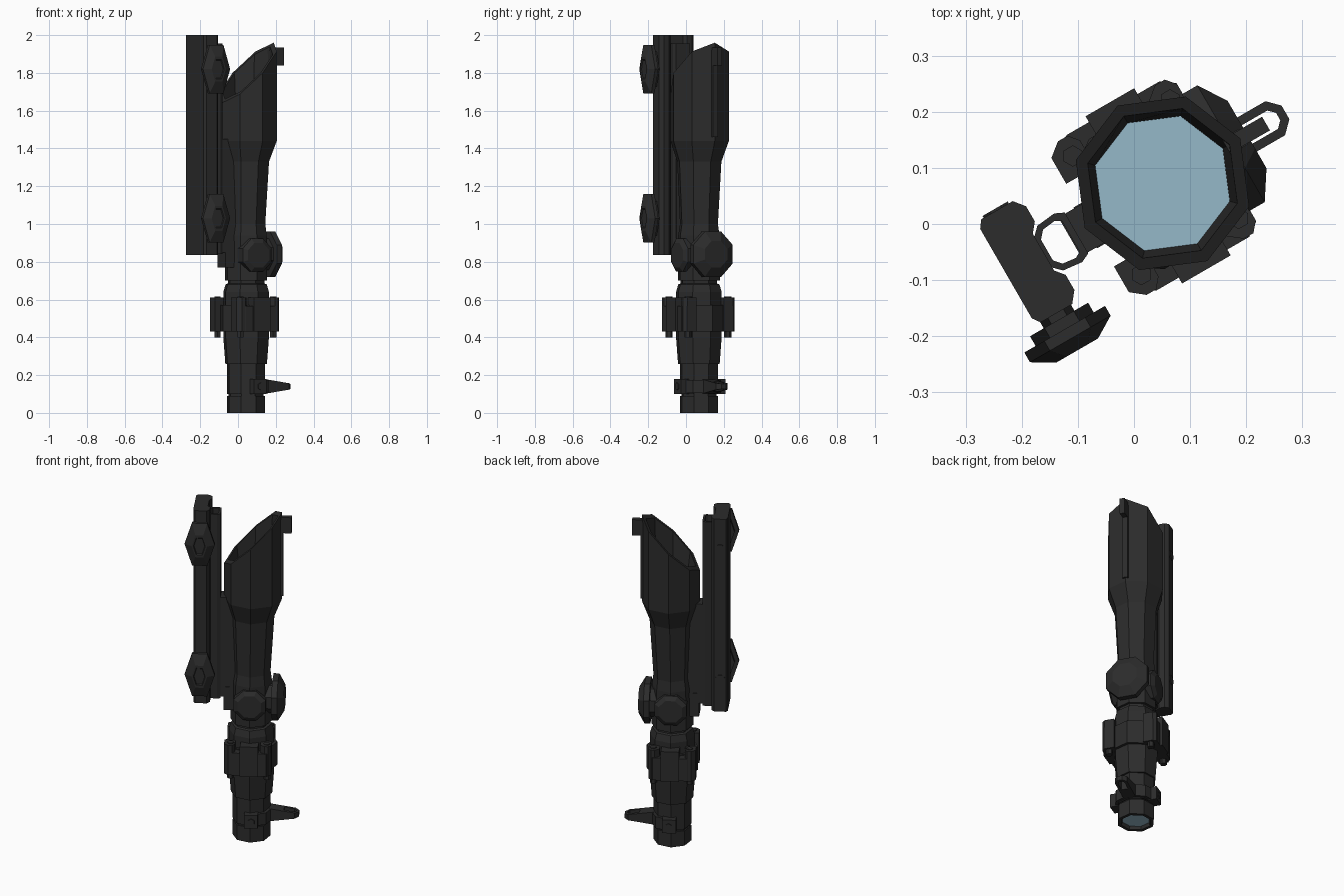
import bpy, math
from mathutils import Matrix

if "Cube" in bpy.data.objects:
    bpy.data.objects.remove(bpy.data.objects["Cube"])

# The sight is rolled 30 degrees about its upright tube axis.
# Local frame: x = away from the mount, y = sideways, z = along the tube.
FRAME = Matrix.Translation((0.043, 0.068, 0)) @ Matrix.Rotation(math.radians(30), 4, 'Z')


def material(name, col):
    m = bpy.data.materials.new(name)
    m.diffuse_color = (*col, 1)
    m.use_nodes = True
    m.node_tree.nodes["Principled BSDF"].inputs["Base Color"].default_value = m.diffuse_color
    return m


BLACK = material("black_metal", (0.025, 0.025, 0.025))
GLASS = material("blue_glass", (0.30, 0.48, 0.58))


def loft(name, rings, mat=BLACK, caps=True, closed=False):
    """Skin a list of equal-length vertex rings."""
    n = len(rings[0])
    verts = [v for r in rings for v in r]
    pairs = [(i, i + 1) for i in range(len(rings) - 1)]
    if closed:
        pairs.append((len(rings) - 1, 0))
    faces = [(a * n + i, a * n + (i + 1) % n, b * n + (i + 1) % n, b * n + i)
             for a, b in pairs for i in range(n)]
    if caps and not closed:
        faces += [tuple(range(n))[::-1], tuple(range(len(verts) - n, len(verts)))]
    me = bpy.data.meshes.new(name)
    me.from_pydata(verts, [], faces)
    me.materials.append(mat)
    ob = bpy.data.objects.new(name, me)
    bpy.context.collection.objects.link(ob)
    ob.matrix_world = FRAME
    # consistent outward normals
    import bmesh
    bm = bmesh.new()
    bm.from_mesh(me)
    bmesh.ops.recalc_face_normals(bm, faces=bm.faces)
    bm.to_mesh(me)
    bm.free()
    return ob


def circle(r, n=8, cx=0, cy=0, start=0):
    return [(cx + r * math.cos(start + 2 * math.pi * i / n),
             cy + r * math.sin(start + 2 * math.pi * i / n)) for i in range(n)]


def prism(name, pts, z0, z1, mat=BLACK):
    return loft(name, [[(x, y, z) for x, y in pts] for z in (z0, z1)], mat)


def box(name, x0, x1, y0, y1, z0, z1):
    return prism(name, [(x0, y0), (x1, y0), (x1, y1), (x0, y1)], z0, z1)


def knob_x(name, prof, z, n=8):
    """Stepped knob pointing along local +x; prof = (distance, radius)."""
    return loft(name, [[(d, a, z + b) for a, b in circle(r, n, start=math.pi / n)]
                       for d, r in prof])


def knob_y(name, prof, x, z, side, n=8):
    return loft(name, [[(x + a, side * d, z + b) for a, b in circle(r, n, start=math.pi / n)]
                       for d, r in prof])


# Main tube: one octagonal shell from eyepiece recess to slanted objective hood
def ring(z, r, off=0.0, slant=0.0):
    return [(x + off, y, z + slant * x) for x, y in circle(r)]


profile = [(0.02, 0.078), (0, 0.085), (0, 0.104), (0.09, 0.104), (0.09, 0.096), (0.10, 0.096),
           (0.10, 0.104), (0.26, 0.104), (0.26, 0.114), (0.40, 0.125), (0.64, 0.125),
           (0.68, 0.113), (0.685, 0.1), (0.70, 0.1), (0.70, 0.115), (0.94, 0.113)]
rings = [ring(z, r) for z, r in profile]
rings += [ring(1.0, 0.104, 0.001), ring(1.33, 0.121, 0.005), ring(1.44, 0.16, 0.009),
          ring(1.80, 0.16, 0.009, 1.0), ring(1.80, 0.138, 0.009, 1.0), ring(1.60, 0.124, 0.009)]
loft("scope_tube", rings, caps=False)
prism("front_lens", circle(0.126, cx=0.009), 1.595, 1.602, GLASS)
prism("eyepiece_lens", circle(0.080), 0.018, 0.025, GLASS)

# Light strip along the hood and its end post
box("light_strip", 0.14, 0.176, -0.016, 0.016, 1.46, 1.92)
box("hood_post", 0.15, 0.222, -0.014, 0.014, 1.84, 1.935)

# Adjustment knobs
knob_x("elevation_knob", [(0.07, 0.09), (0.118, 0.09), (0.118, 0.13),
                          (0.15, 0.13), (0.183, 0.075)], 0.84)
for side, nm in ((-1, "windage_knob"), (1, "side_cap")):
    knob_y(nm, [(0.06, 0.095), (0.118, 0.095), (0.134, 0.07)], 0, 0.835, side)

# Ring clamp round the tube with side bars, corner lugs and bolts
prism("clamp_ring", circle(0.142), 0.43, 0.57)
for s in (-1, 1):
    tag = "right" if s < 0 else "left"
    bar = [(-0.14, 0.09), (-0.14, 0.138), (-0.095, 0.16), (0.095, 0.16), (0.12, 0.142), (0.12, 0.09)]
    prism("clamp_bar_" + tag, [(x, s * y) for x, y in bar], 0.43, 0.565)
    box("clamp_pad_" + tag, -0.05, 0.05, *sorted((s * 0.1, s * 0.172)), 0.43, 0.61)
    for x in (-0.105, 0.095):
        lug = [(x - 0.035, 0.085), (x - 0.035, 0.138), (x - 0.01, 0.158),
               (x + 0.01, 0.158), (x + 0.025, 0.14), (x + 0.025, 0.085)]
        prism("clamp_lug_" + tag, [(a, s * b) for a, b in lug], 0.43, 0.61)
        prism("clamp_bolt_" + tag, circle(0.019, 6, x, s * 0.122), 0.40, 0.615)

# Throw lever: half collar, two ears and a looped tapering handle
collar = [(x, y) for x, y in circle(0.122, 8)]
prism("lever_collar", [(max(x, -0.03), y) for x, y in collar], 0.105, 0.175)
for s in (-1, 1):
    box("lever_ear", -0.03, 0.045, *sorted((s * 0.08, s * 0.136)), 0.10, 0.18)
    knob_y("lever_screw", [(0.13, 0.02), (0.142, 0.02)], 0.01, 0.14, s, 6)


def loop(x0, x1, w):
    c = 0.6 * w
    return [(x0, -w), (x1 - c, -w), (x1, -w + c), (x1, w - c), (x1 - c, w), (x0, w)]


def lever_ring(pts, side):
    return [(x, y, 0.14 + side * (0.038 - 0.024 * max(0, (x - 0.11) / 0.15))) for x, y in pts]


outer, inner = loop(0.10, 0.262, 0.035), loop(0.18, 0.247, 0.019)
loft("lever_handle", [lever_ring(outer, -1), lever_ring(outer, 1),
                      lever_ring(inner, 1), lever_ring(inner, -1)], closed=True)

# Mount base under the tube
box("base_foot", -0.15, -0.06, -0.042, 0.042, 0.77, 0.91)
box("base_block", -0.182, -0.08, -0.04, 0.04, 0.85, 1.45)

# See-through tunnel running along the mount
tun_out = [(-0.168, -0.042), (-0.168, 0.042), (-0.185, 0.05), (-0.222, 0.046),
           (-0.240, 0.028), (-0.240, -0.028), (-0.222, -0.046), (-0.185, -0.05)]
tun_in = [(-0.205 + (x + 0.205) * 0.68, y * 0.76) for x, y in tun_out]
loft("sight_tunnel", [[(x, y, z) for x, y in p] for p, z in
                      ((tun_out, 0.84), (tun_out, 1.955), (tun_in, 1.955), (tun_in, 0.84))],
     closed=True)

# Rail clamp block
half = [(-0.313, 0.092), (-0.303, 0.106), (-0.238, 0.106), (-0.222, 0.086),
        (-0.222, 0.055), (-0.236, 0.038)]
prism("rail_block", half + [(x, -y) for x, y in half[::-1]], 0.835, 2.0)

# Two clamp nuts with elongated hexagon heads, plus bolt ends on the far side
hexa = [(0.083, 0), (0.042, 0.128), (-0.042, 0.128), (-0.083, 0), (-0.042, -0.128), (0.042, -0.128)]
for z in (1.03, 1.82):
    steps = [(0.10, 0.38), (0.118, 0.38), (0.118, 0.72), (0.138, 0.72), (0.138, 1.0),
             (0.158, 1.0), (0.182, 0.52), (0.182, 0.4), (0.176, 0.36)]
    loft("clamp_nut", [[(-0.272 + a * k, -d, z + b * k) for a, b in hexa] for d, k in steps])
    knob_y("bolt_end", [(0.10, 0.028), (0.110, 0.028)], -0.272, z, 1)
